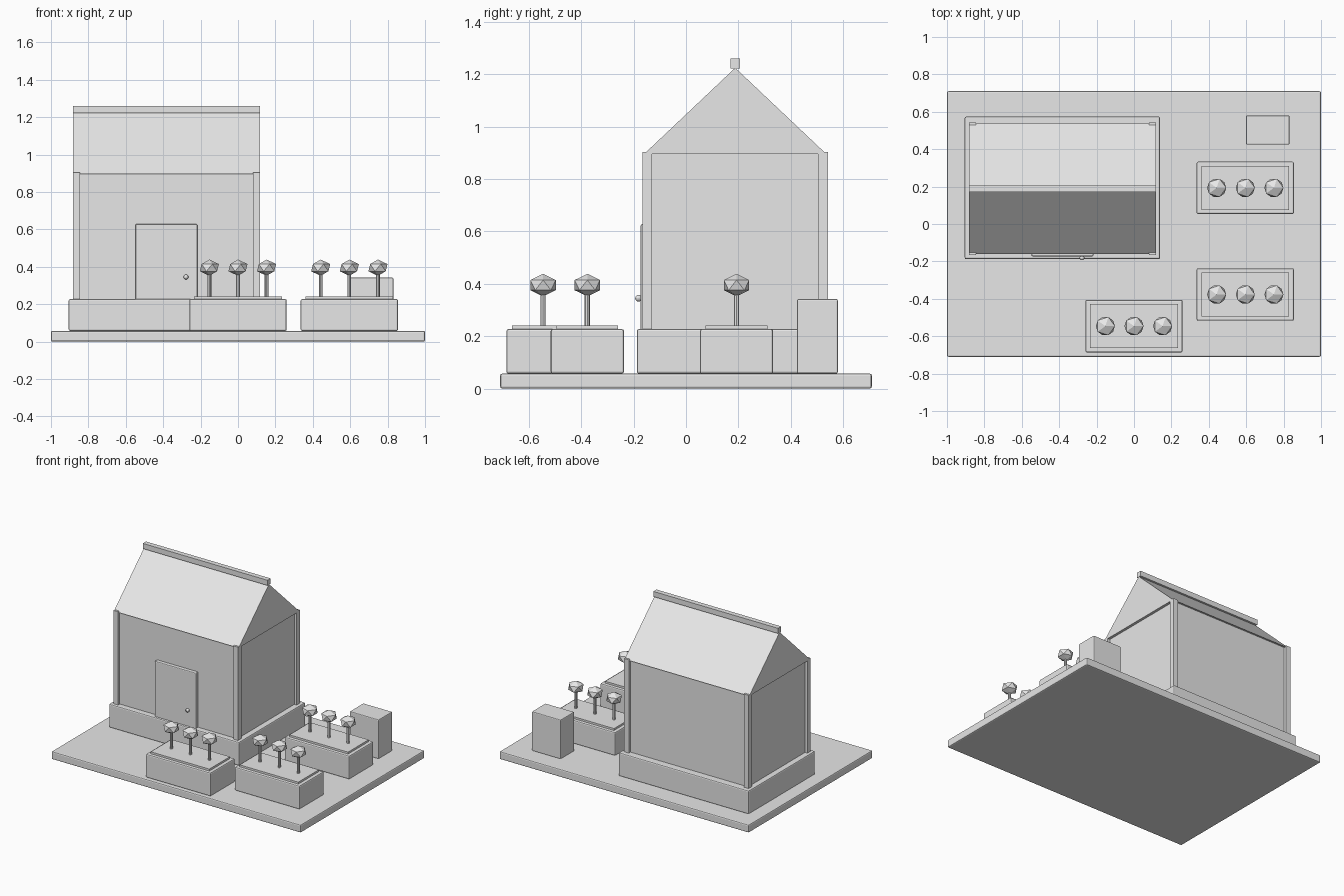
import bpy
import bmesh
from mathutils import Matrix

if "Cube" in bpy.data.objects:
    bpy.data.objects.remove(bpy.data.objects["Cube"], do_unlink=True)

GREY = (0.8, 0.8, 0.8, 1)
grey = bpy.data.materials.new("plain_grey")
grey.use_nodes = True
grey.diffuse_color = GREY
for node in grey.node_tree.nodes:
    if node.type == "BSDF_PRINCIPLED":
        node.inputs["Base Color"].default_value = GREY


def finish(name, bm, bevel=0):
    """Turn a bmesh into a flat shaded object with an optional bevel."""
    mesh = bpy.data.meshes.new(name)
    bmesh.ops.recalc_face_normals(bm, faces=bm.faces)
    bm.to_mesh(mesh)
    bm.free()
    mesh.materials.append(grey)
    obj = bpy.data.objects.new(name, mesh)
    bpy.context.collection.objects.link(obj)
    if bevel:
        mod = obj.modifiers.new("Bevel", "BEVEL")
        mod.width = bevel
        mod.segments = 2
    return obj


def box(name, x, y, z, bevel=0):
    """Box given by its (min, max) range along each axis."""
    bm = bmesh.new()
    spans = (x, y, z)
    size = Matrix.Diagonal([b - a for a, b in spans] + [1])
    centre = Matrix.Translation([(a + b) / 2 for a, b in spans])
    bmesh.ops.create_cube(bm, size=1, matrix=centre @ size)
    return finish(name, bm, bevel)


def prism(name, profile, x):
    """Extrude a (y, z) profile along x."""
    bm = bmesh.new()
    face = bm.faces.new([bm.verts.new((x[0], y, z)) for y, z in profile])
    out = bmesh.ops.extrude_face_region(bm, geom=[face], use_keep_orig=True)
    verts = [v for v in out["geom"] if isinstance(v, bmesh.types.BMVert)]
    bmesh.ops.translate(bm, verts=verts, vec=(x[1] - x[0], 0, 0))
    return finish(name, bm)


GROUND = 0.057
BASE_TOP = 0.227
EAVE = 0.895
RIDGE_Y = 0.188
HOUSE_X = (-0.883, 0.117)
HOUSE_Y = (-0.167, 0.543)
POST = 0.038

# Ground slab and house base
box("ground_slab", (-1, 1), (-0.71, 0.71), (0, GROUND), 0.008)
box("house_base", (-0.905, 0.139), (-0.188, 0.574), (GROUND, BASE_TOP), 0.008)

# Walls sit midway within the corner posts
half = POST / 2
box("house_walls", (HOUSE_X[0] + half, HOUSE_X[1] - half),
    (HOUSE_Y[0] + half, HOUSE_Y[1] - half), (BASE_TOP - 0.01, EAVE))
for side_x, px in (("right", HOUSE_X[0]), ("left", HOUSE_X[1] - POST)):
    for side_y, py in (("front", HOUSE_Y[0]), ("back", HOUSE_Y[1] - POST)):
        box(f"{side_y}_{side_x}_post", (px, px + POST), (py, py + POST),
            (BASE_TOP - 0.01, 0.903))

# Roof and ridge beam
prism("roof", [(RIDGE_Y - 0.349, EAVE), (RIDGE_Y + 0.349, EAVE),
               (RIDGE_Y, 1.225)], HOUSE_X)
box("ridge_beam", HOUSE_X, (RIDGE_Y - 0.018, RIDGE_Y + 0.018), (1.222, 1.26))

# Door and round handle
box("door", (-0.548, -0.217), (-0.173, -0.135), (GROUND, 0.628), 0.006)
bm = bmesh.new()
bmesh.ops.create_uvsphere(bm, u_segments=12, v_segments=8, radius=0.013,
                          matrix=Matrix.Translation((-0.278, -0.181, 0.345)))
finish("door_handle", bm)

# Storage box
box("storage_box", (0.599, 0.831), (0.424, 0.58), (GROUND, 0.342), 0.006)


def planter(name, cx, cy):
    """Raised bed with soil and a row of three round plants."""
    box(f"{name}_planter", (cx - 0.26, cx + 0.26), (cy - 0.14, cy + 0.14),
        (GROUND, BASE_TOP), 0.008)
    box(f"{name}_soil", (cx - 0.235, cx + 0.235), (cy - 0.118, cy + 0.118),
        (BASE_TOP - 0.02, 0.241))
    for i in (-1, 0, 1):
        px = cx + i * 0.153
        bm = bmesh.new()
        bmesh.ops.create_cone(bm, cap_ends=True, segments=8,
                              radius1=0.01, radius2=0.01, depth=0.15,
                              matrix=Matrix.Translation((px, cy, 0.305)))
        finish(f"{name}_stem_{i + 2}", bm)
        bm = bmesh.new()
        squash = Matrix.Diagonal((1, 1, 0.76, 1))
        bmesh.ops.create_icosphere(
            bm, subdivisions=1, radius=0.057,
            matrix=Matrix.Translation((px, cy, 0.395)) @ squash)
        finish(f"{name}_plant_{i + 2}", bm)


planter("front", 0, -0.546)
planter("middle", 0.595, -0.377)
planter("back", 0.595, 0.193)
